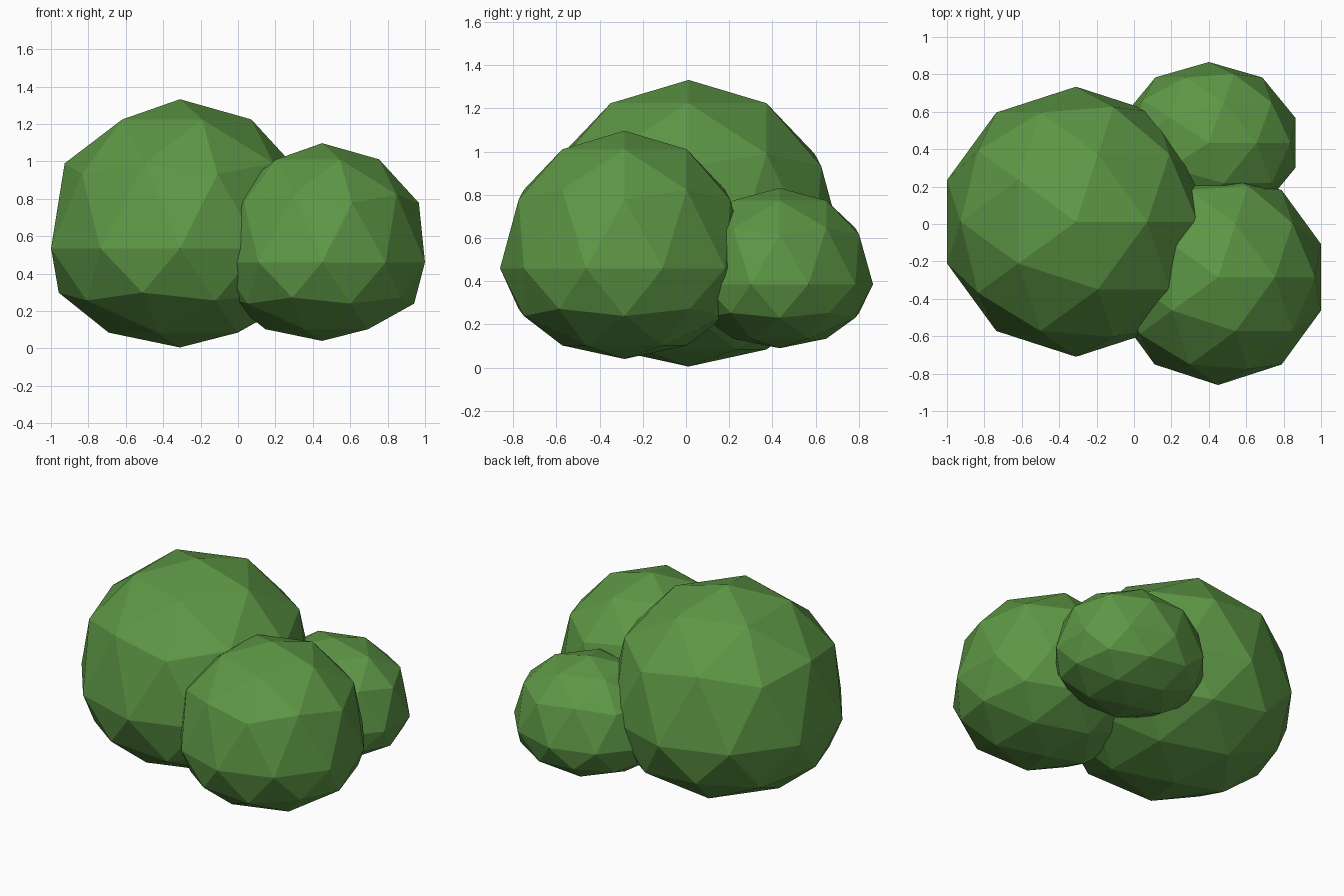
import bpy
import bmesh

if "Cube" in bpy.data.objects:
    bpy.data.objects.remove(bpy.data.objects["Cube"])

leaf = bpy.data.materials.new("leaf_green")
leaf.diffuse_color = (0.11, 0.31, 0.06, 1.0)
leaf.use_nodes = True
leaf.node_tree.nodes["Principled BSDF"].inputs["Base Color"].default_value = leaf.diffuse_color


def foliage(name, centre, radii, waist, depth):
    """Low-poly leaf clump: round upper half, flattened from the waist down."""
    bm = bmesh.new()
    bmesh.ops.create_icosphere(bm, subdivisions=2, radius=1.0)
    for v in bm.verts:
        x, y, z = v.co
        v.co.x = centre[0] + x * radii[0]
        v.co.y = centre[1] + y * radii[1]
        v.co.z = centre[2] + z * radii[2] if z > 0.1 else waist + z * depth
    mesh = bpy.data.meshes.new(name)
    bm.to_mesh(mesh)
    bm.free()
    mesh.materials.append(leaf)
    obj = bpy.data.objects.new(name, mesh)
    bpy.context.collection.objects.link(obj)
    return obj


# Three overlapping clumps of the bush
foliage("large_clump", (-0.31, 0.012, 0.61), (0.725, 0.722, 0.722), 0.535, 0.53)
foliage("front_clump", (0.45, -0.285, 0.52), (0.578, 0.576, 0.577), 0.46, 0.42)
foliage("back_clump", (0.40, 0.434, 0.442), (0.487, 0.432, 0.39), 0.386, 0.296)
